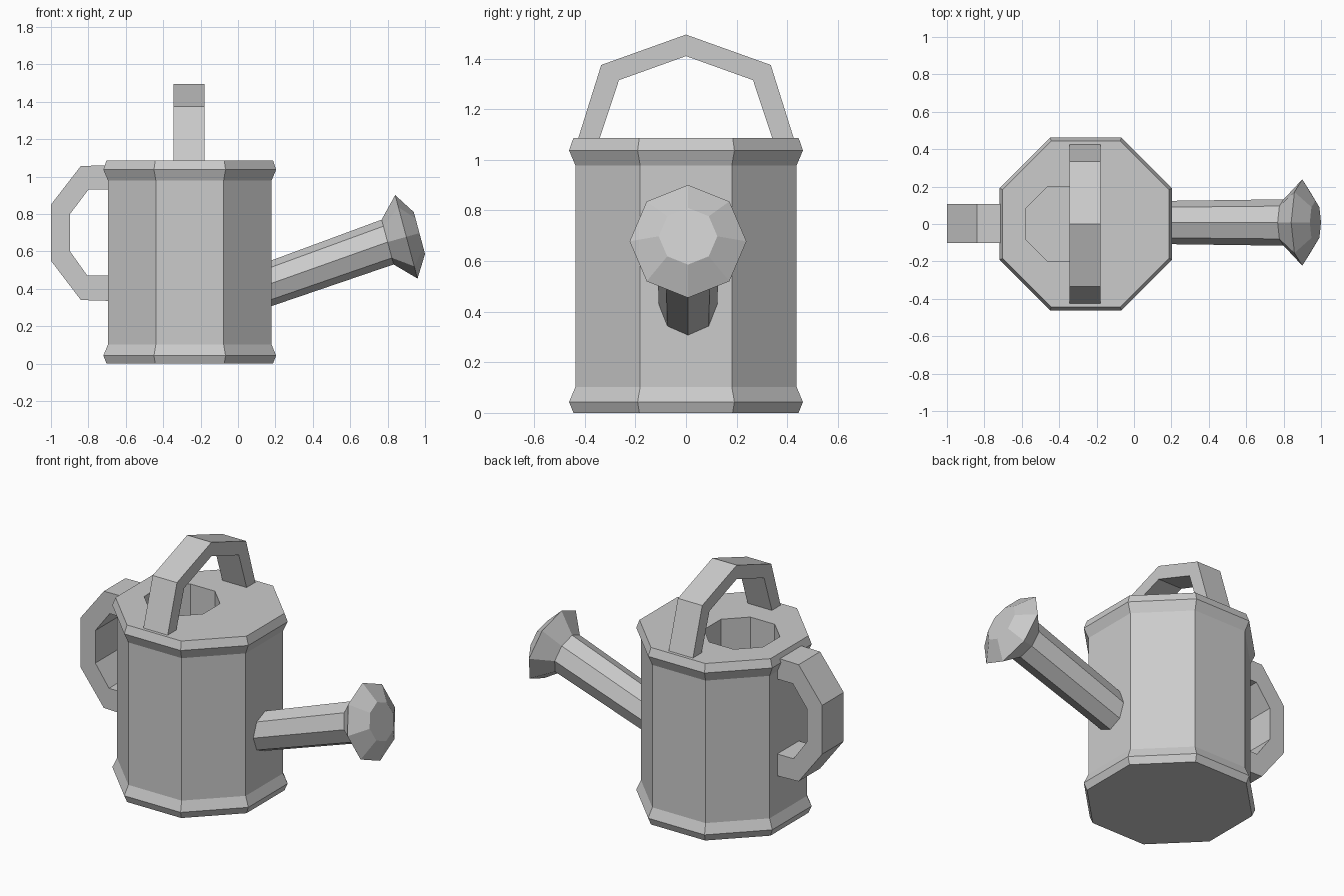
import bpy, bmesh
from math import cos, sin, pi, radians
from mathutils import Vector

if "Cube" in bpy.data.objects:
    bpy.data.objects.remove(bpy.data.objects["Cube"])


def finish(name, bm):
    bmesh.ops.recalc_face_normals(bm, faces=bm.faces[:])
    mesh = bpy.data.meshes.new(name)
    bm.to_mesh(mesh)
    bm.free()
    bpy.context.collection.objects.link(bpy.data.objects.new(name, mesh))


def loft(name, rings, tilt, phase=0.0, y=0.0, sides=8):
    """Skin rings of (x, z, radius); tilt is the axis angle above +x."""
    bm = bmesh.new()
    u, v = Vector((0, 1, 0)), Vector((-sin(tilt), 0, cos(tilt)))
    loops = []
    for x, z, r in rings:
        loops.append([bm.verts.new(Vector((x, y, z)) + r * (cos(t) * u + sin(t) * v))
                      for t in (phase + 2 * pi * i / sides for i in range(sides))])
    for a, b in zip(loops, loops[1:]):
        for i in range(sides):
            j = (i + 1) % sides
            bm.faces.new((a[i], a[j], b[j], b[i]))
    bm.faces.new(loops[0])
    bm.faces.new(loops[-1])
    finish(name, bm)


def strap(name, outer, inner, to_3d, w0, w1):
    """Bent bar between matching outer and inner outlines, from width w0 to w1."""
    bm = bmesh.new()
    loops = [[bm.verts.new(to_3d(p, w)) for p, w in ((o, w0), (o, w1), (i, w1), (i, w0))]
             for o, i in zip(outer, inner)]
    for a, b in zip(loops, loops[1:]):
        for i in range(4):
            j = (i + 1) % 4
            bm.faces.new((a[i], a[j], b[j], b[i]))
    bm.faces.new(loops[0])
    bm.faces.new(loops[-1])
    finish(name, bm)


# Octagonal body with flared rims, continuing into the off-centre filling hole
CX, K = -0.258, 1 / cos(pi / 8)
profile = [(0, 0.445), (0.043, 0.462), (0.103, 0.437),
           (0.978, 0.437), (1.037, 0.462), (1.087, 0.445)]
rings = [(CX, z, a * K) for z, a in profile]
rings += [(-0.38, 1.087, 0.2 * K), (-0.38, 0.3, 0.2 * K)]
loft("body", rings, pi / 2, pi / 8)

# Spout and sprinkler head
TILT = radians(15)
loft("spout", [(0.06, 0.387, 0.114), (0.80, 0.65, 0.124)], TILT, y=0.008)
loft("sprinkler_head", [(0.80, 0.65, 0.124), (0.90, 0.678, 0.231), (0.97, 0.698, 0.116)],
     TILT, y=0.008)

# Top carrying handle, mirrored across y
half_out = [(0.437, 1.05), (0.335, 1.375)]
half_in = [(0.353, 1.05), (0.265, 1.315)]
mirror = lambda half, top: half + [(0, top)] + [(-a, z) for a, z in reversed(half)]
strap("top_handle", mirror(half_out, 1.495), mirror(half_in, 1.41),
      lambda p, w: (w, p[0], p[1]), -0.345, -0.18)

# Rear side handle
strap("rear_handle",
      [(-0.67, 1.06), (-0.84, 1.057), (-1.0, 0.85), (-1.0, 0.55), (-0.84, 0.34), (-0.67, 0.335)],
      [(-0.67, 0.93), (-0.80, 0.93), (-0.898, 0.80), (-0.898, 0.60), (-0.805, 0.47), (-0.67, 0.47)],
      lambda p, w: (p[0], w, p[1]), -0.102, 0.107)
